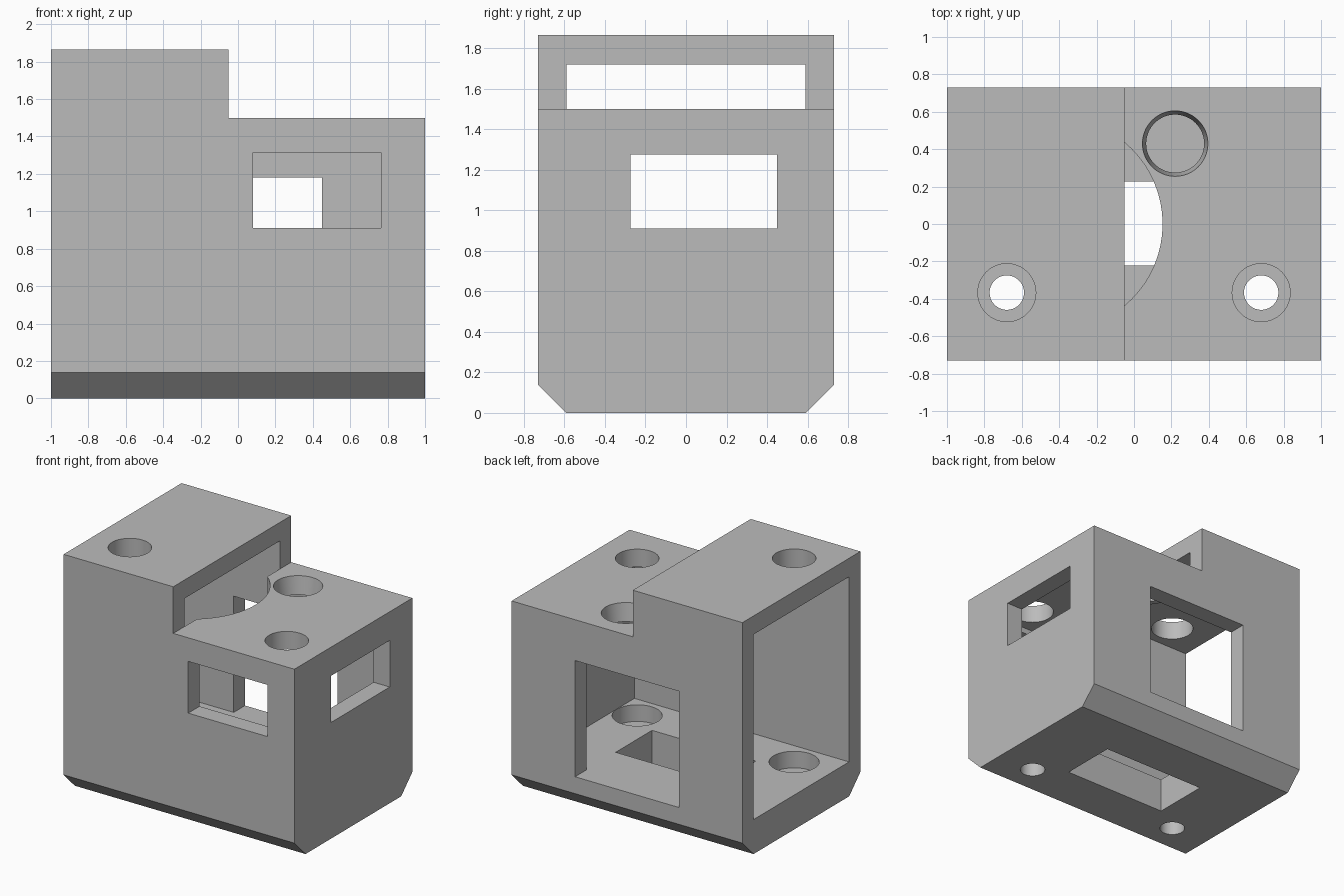
import bpy, bmesh
from mathutils import Matrix, Vector

cube = bpy.data.objects.get("Cube")
if cube:
    bpy.data.objects.remove(cube, do_unlink=True)

WALL_Y, INNER_Y = 0.73, 0.59
FLOOR, CEILING, STEP_X = 0.27, 1.36, -0.05

grey = bpy.data.materials.new("plain grey")
grey.use_nodes = True
grey.diffuse_color = (0.5, 0.5, 0.5, 1)
grey.node_tree.nodes["Principled BSDF"].inputs["Base Color"].default_value = (0.5, 0.5, 0.5, 1)


def finish(bm, name):
    bmesh.ops.recalc_face_normals(bm, faces=bm.faces)
    mesh = bpy.data.meshes.new(name)
    bm.to_mesh(mesh)
    bm.free()
    mesh.materials.append(grey)
    obj = bpy.data.objects.new(name, mesh)
    bpy.context.collection.objects.link(obj)
    return obj


def side_profile(points, half_depth):
    """Extrude an x-z outline along y."""
    bm = bmesh.new()
    face = bm.faces.new([bm.verts.new((x, -half_depth, z)) for x, z in points])
    new = bmesh.ops.extrude_face_region(bm, geom=[face])["geom"]
    bmesh.ops.translate(bm, vec=(0, 2 * half_depth, 0),
                        verts=[v for v in new if isinstance(v, bmesh.types.BMVert)])
    return bm


def box(name, low, high):
    low, high = Vector(low), Vector(high)
    bm = bmesh.new()
    bmesh.ops.create_cube(bm, size=1, matrix=Matrix.Translation((low + high) / 2)
                          @ Matrix.Diagonal((*(high - low), 1)))
    return finish(bm, name)


def round_cutter(name, x, y, bottom, top, r_bottom, r_top=None):
    bm = bmesh.new()
    bmesh.ops.create_cone(bm, cap_ends=True, segments=64, radius1=r_bottom,
                          radius2=r_top or r_bottom, depth=top - bottom,
                          matrix=Matrix.Translation((x, y, (bottom + top) / 2)))
    return finish(bm, name)


# Stepped block with its long bottom edges chamfered
bm = side_profile([(-1, 0), (1, 0), (1, 1.5), (STEP_X, 1.5), (STEP_X, 1.865), (-1, 1.865)], WALL_Y)
bottom_edges = [e for e in bm.edges
                if all(v.co.z < 0.01 for v in e.verts) and e.calc_length() > 1.9]
bmesh.ops.bevel(bm, geom=bottom_edges, offset=0.138, segments=1, affect='EDGES')
housing = finish(bm, "housing")

# Inner cavity, open to the left side and above the step
cutters = [finish(side_profile([(-1.1, FLOOR), (0.86, FLOOR), (0.86, CEILING), (STEP_X, CEILING),
                                (STEP_X, 1.5), (0.1, 1.55), (0.1, 1.72), (-1.1, 1.72)],
                               INNER_Y), "cavity_cutter")]

# Windows in the walls and the slot in the floor
cutters += [
    box("front_window_cutter", (0.08, -0.9, 0.91), (0.765, -0.5, 1.315)),
    box("side_window_cutter", (0.8, -0.275, 0.91), (1.1, 0.45, 1.275)),
    box("back_window_cutter", (-0.45, 0.5, FLOOR), (0.45, 0.9, 1.18)),
    box("floor_slot_cutter", (-0.45, -0.222, -0.1), (0.45, 0.228, 0.4)),
]

# Curved notch and tapered hole in the lower top plate
cutters += [
    round_cutter("notch_cutter", -0.415, 0, 1.3, 1.6, 0.568),
    round_cutter("tapered_hole_cutter", 0.22, 0.43, CEILING - 0.02, 1.52, 0.152, 0.178),
]

# Screw holes: access hole, counterbore and bore on each side
for side in (-1, 1):
    x, y = side * 0.68, -0.367
    cutters += [
        round_cutter("access_hole_cutter", x, y, 1.3, 2, 0.155),
        round_cutter("counterbore_cutter", x, y, 0.14, 0.4, 0.178),
        round_cutter("bore_cutter", x, y, -0.1, 0.3, 0.092),
    ]

bpy.ops.object.select_all(action='DESELECT')
housing.select_set(True)
bpy.context.view_layer.objects.active = housing
for cutter in cutters:
    cutter.hide_render = True
    mod = housing.modifiers.new(cutter.name, 'BOOLEAN')
    mod.operation, mod.solver, mod.object = 'DIFFERENCE', 'EXACT', cutter
    bpy.ops.object.modifier_apply(modifier=mod.name)
    bpy.data.objects.remove(cutter, do_unlink=True)

bpy.ops.object.shade_smooth_by_angle(angle=0.5)
